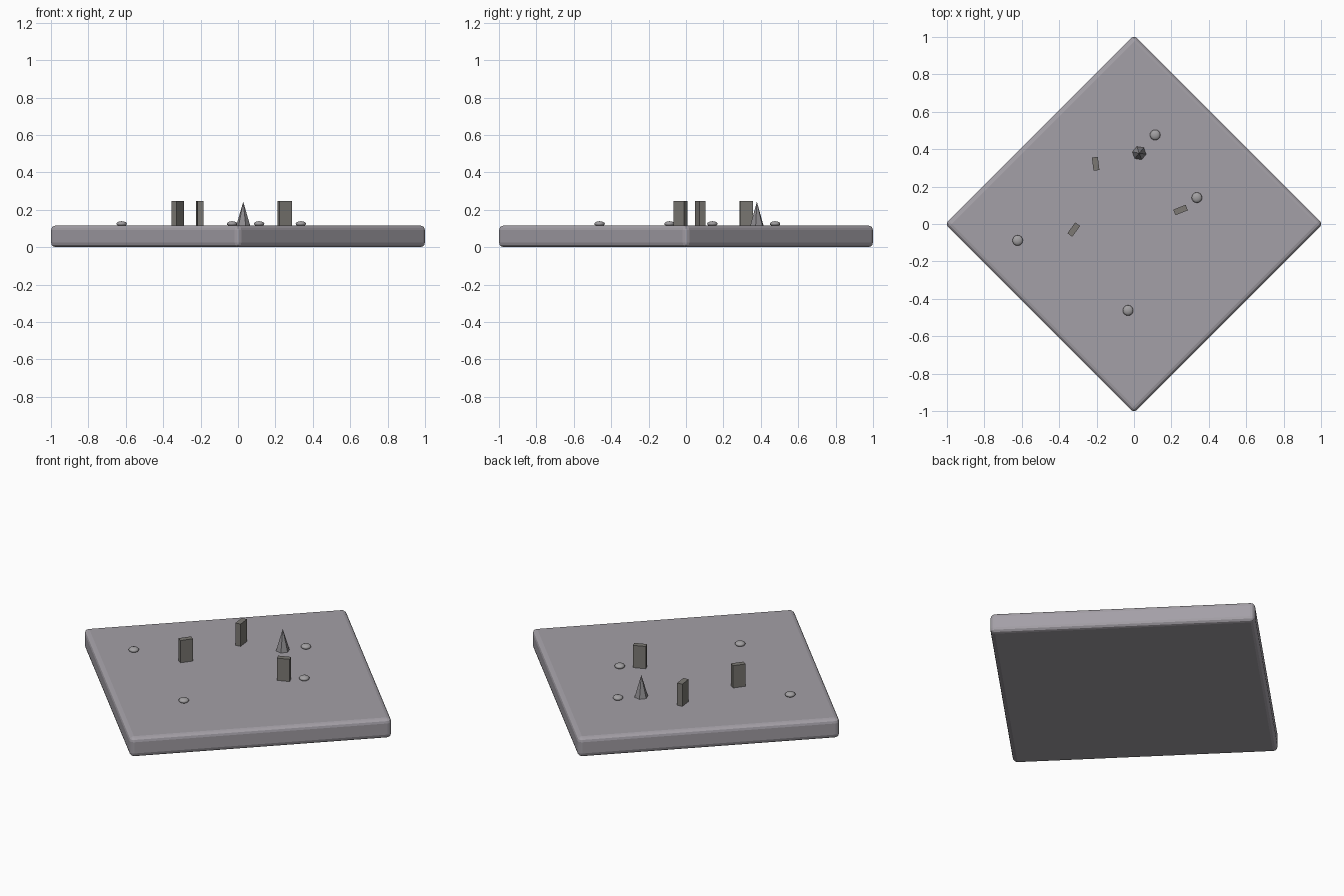
import bpy, math

if "Cube" in bpy.data.objects:
    bpy.data.objects.remove(bpy.data.objects["Cube"])

TOP = 0.116  # upper face of the slab


def material(name, rgb):
    m = bpy.data.materials.new(name)
    m.diffuse_color = (*rgb, 1.0)
    m.use_nodes = True
    m.node_tree.nodes["Principled BSDF"].inputs["Base Color"].default_value = m.diffuse_color
    return m


slab_grey = material("mauve grey", (0.37, 0.35, 0.385))
pillar_grey = material("warm dark grey", (0.20, 0.19, 0.175))
spike_grey = material("mid grey", (0.27, 0.26, 0.275))
pebble_grey = material("pale grey", (0.36, 0.35, 0.36))


def finish(name, mat):
    ob = bpy.context.object
    ob.name = name
    ob.data.materials.append(mat)
    return ob


def box(name, size, loc, angle, mat):
    bpy.ops.mesh.primitive_cube_add(size=1, location=loc, rotation=(0, 0, math.radians(angle)))
    ob = finish(name, mat)
    ob.scale = size
    bpy.ops.object.transform_apply(location=False, rotation=False, scale=True)
    return ob


# Base slab: a square turned 45 degrees with rounded edges
r = 0.025
side = 2 * (1 + r * (math.sqrt(2) - 1)) / math.sqrt(2)
base = box("base_slab", (side, side, TOP), (0, 0, TOP / 2), 45, slab_grey)
bev = base.modifiers.new("rounded edges", 'BEVEL')
bev.width = r
bev.segments = 3

# Standing pillars
H = 0.248
for i, (x, y, a) in enumerate([(-0.205, 0.322, 97), (0.249, 0.075, 22), (-0.322, -0.03, 54)]):
    z0 = TOP - 0.01
    box(f"pillar_{i + 1}", (0.071, 0.032, H - z0), (x, y, (H + z0) / 2), a, pillar_grey)

# Six-sided spike
bpy.ops.mesh.primitive_cone_add(vertices=6, radius1=0.039, radius2=0, depth=0.243 - TOP + 0.005,
                                location=(0.028, 0.379, (0.243 + TOP - 0.005) / 2),
                                rotation=(0, 0, math.radians(20)))
finish("spike", spike_grey)

# Flattened pebbles
for i, (x, y) in enumerate([(0.113, 0.476), (0.336, 0.141), (-0.622, -0.088), (-0.032, -0.462)]):
    bpy.ops.mesh.primitive_uv_sphere_add(segments=16, ring_count=8, radius=0.028,
                                         location=(x, y, 0.125))
    ob = finish(f"pebble_{i + 1}", pebble_grey)
    ob.scale.z = 0.5
    bpy.ops.object.transform_apply(location=False, rotation=False, scale=True)
    bpy.ops.object.shade_smooth()
